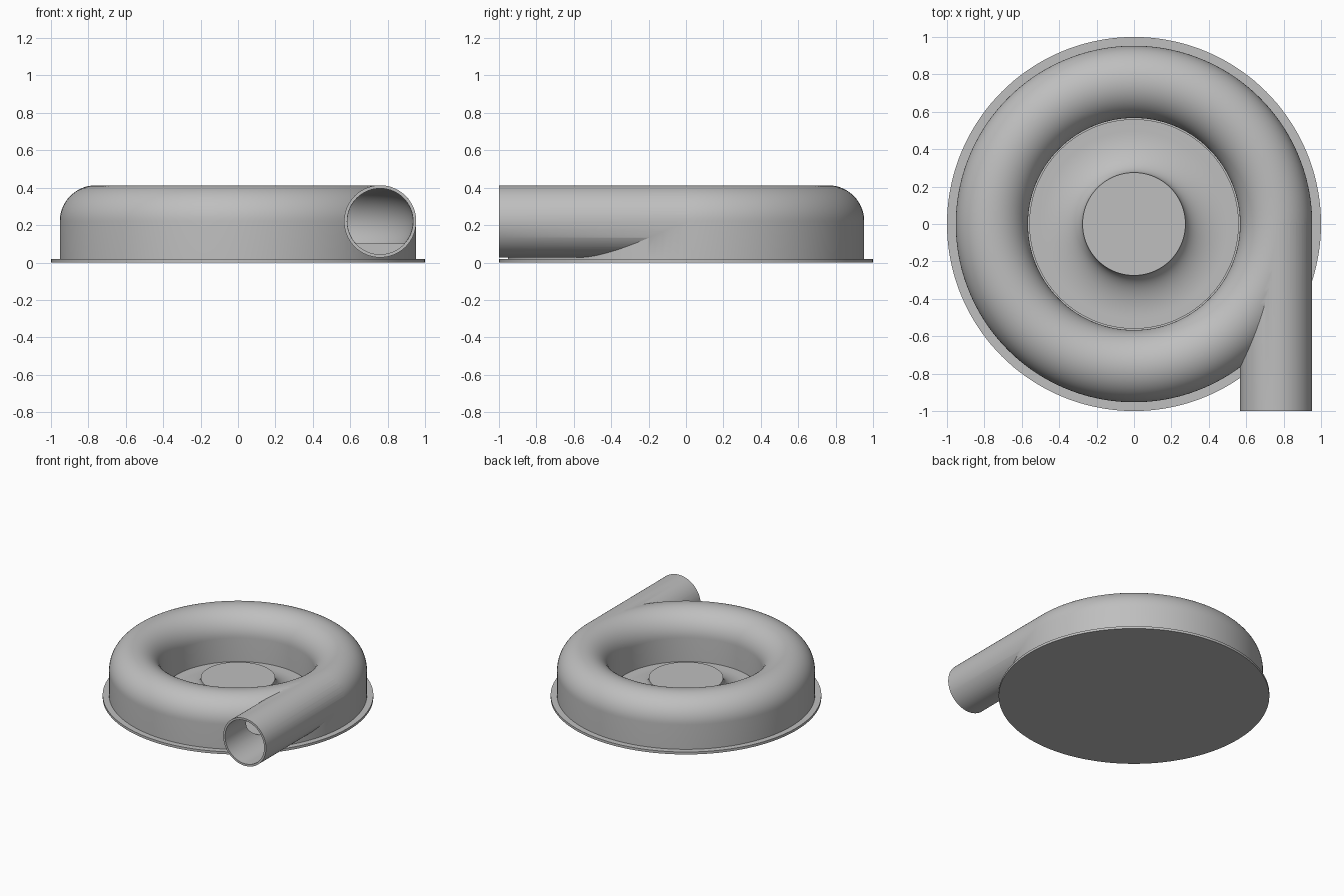
import bpy, bmesh, math
from mathutils import Matrix

cube = bpy.data.objects.get("Cube")
if cube:
    bpy.data.objects.remove(cube, do_unlink=True)

RING, TUBE, BORE, MID = 0.76, 0.193, 0.175, 0.22   # volute radius, tube radii, tube height
SEGMENTS = 144

grey = bpy.data.materials.new("plain_grey")
grey.use_nodes = True
colour = (0.52, 0.52, 0.52, 1)
grey.diffuse_color = colour
grey.node_tree.nodes["Principled BSDF"].inputs["Base Color"].default_value = colour


def finish(name, bm):
    bmesh.ops.recalc_face_normals(bm, faces=bm.faces)
    mesh = bpy.data.meshes.new(name)
    bm.to_mesh(mesh)
    bm.free()
    mesh.materials.append(grey)
    obj = bpy.data.objects.new(name, mesh)
    bpy.context.collection.objects.link(obj)
    return obj


def revolve(name, profile, closed=False):
    """Turn (radius, height) points about z; open profiles get flat end caps."""
    bm = bmesh.new()
    rings = []
    for r, z in profile:
        angles = [math.tau * i / SEGMENTS for i in range(SEGMENTS)]
        rings.append([bm.verts.new((r * math.cos(a), r * math.sin(a), z)) for a in angles])
    pairs = list(zip(rings, rings[1:]))
    if closed:
        pairs.append((rings[-1], rings[0]))
    else:
        bm.faces.new(rings[0])
        bm.faces.new(rings[-1])
    for low, high in pairs:
        for i in range(SEGMENTS):
            j = (i + 1) % SEGMENTS
            bm.faces.new((low[i], low[j], high[j], high[i]))
    return finish(name, bm)


def arc(cx, cz, rx, rz, start, end, steps):
    angles = [math.radians(start + (end - start) * i / steps) for i in range(steps + 1)]
    return [(cx + rx * math.cos(a), cz + rz * math.sin(a)) for a in angles]


def pipe(name, radius, y0, y1):
    bm = bmesh.new()
    place = Matrix.Translation((RING, (y0 + y1) / 2, MID)) @ Matrix.Rotation(math.pi / 2, 4, "X")
    bmesh.ops.create_cone(bm, cap_ends=True, segments=96, radius1=radius, radius2=radius,
                          depth=y1 - y0, matrix=place)
    return finish(name, bm)


def combine(obj, other, operation):
    mod = obj.modifiers.new(operation.title(), "BOOLEAN")
    mod.operation, mod.object, mod.solver = operation, other, "EXACT"
    bpy.context.view_layer.objects.active = obj
    bpy.ops.object.modifier_apply(modifier=mod.name)
    bpy.data.objects.remove(other, do_unlink=True)


# Thin round flange under everything
flange = revolve("base_flange", [(1, 0), (1, 0.02)])

# Ring casing: straight walls under a half-round top
wall = [(RING - TUBE, 0.015), (RING + TUBE, 0.015)]
casing = revolve("ring_casing", wall + arc(RING, MID, TUBE, TUBE, 0, 180, 32), closed=True)

# Tangential outlet pipe, then the hollow channel and the bore
combine(casing, pipe("outlet_pipe", TUBE, -1, 0), "UNION")
channel = revolve("channel_cutter", arc(RING, MID, BORE, BORE, -43, 223, 40), closed=True)
combine(casing, channel, "DIFFERENCE")
combine(casing, pipe("bore_cutter", BORE + 0.001, -1.1, 0.01), "DIFFERENCE")

# Central hub with a flared foot
foot = arc(0.5, 0.16, 0.225, 0.13, 180, 270, 20)
hub = revolve("flared_hub", foot + [(0.56, 0.03), (0.56, 0.015)])

# Smooth shading with sharp edges kept
bpy.ops.object.select_all(action="DESELECT")
for obj in (flange, casing, hub):
    obj.select_set(True)
bpy.context.view_layer.objects.active = casing
bpy.ops.object.shade_smooth_by_angle(angle=math.radians(30))
